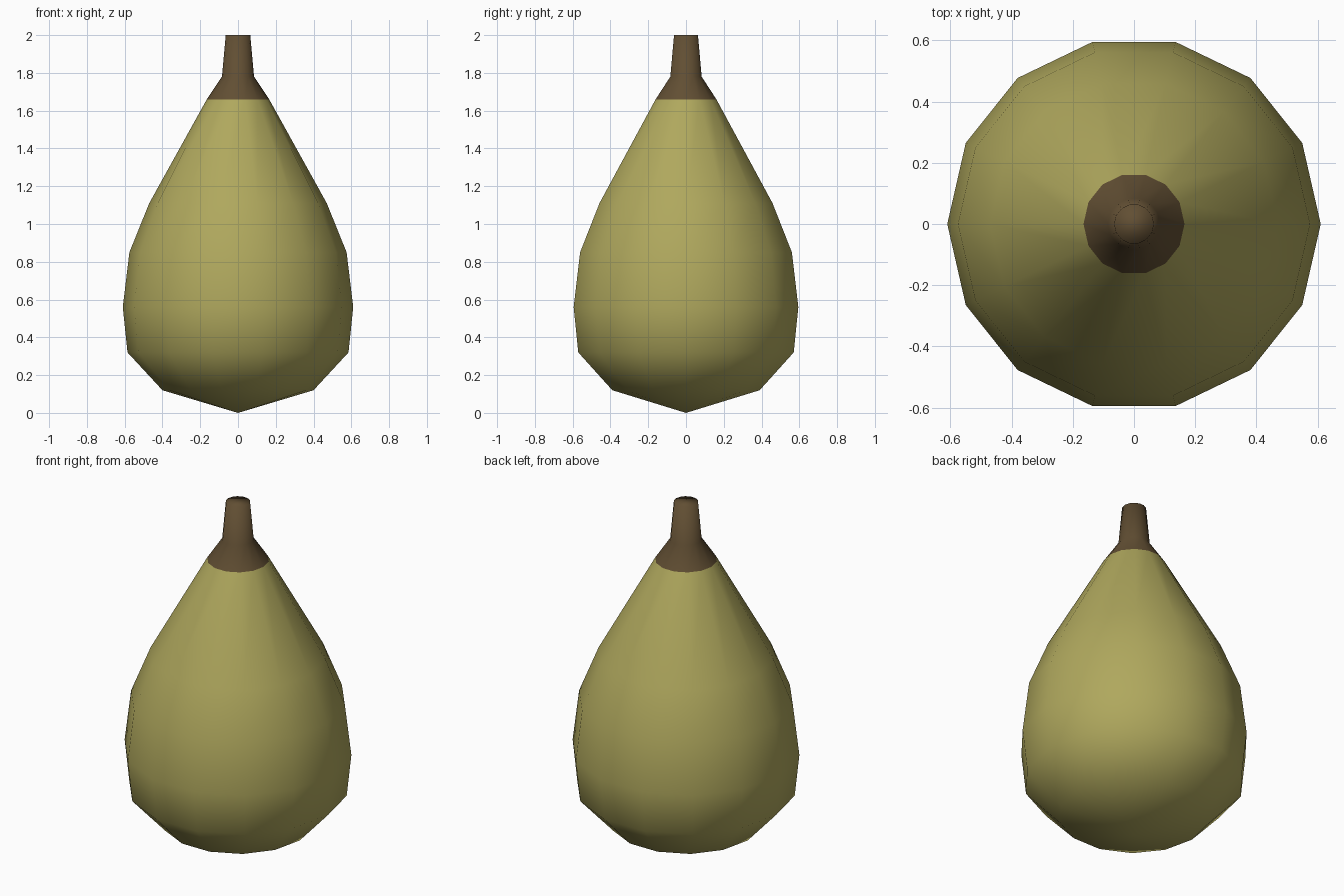
import bpy, bmesh
from math import cos, sin, tau

SIDES = 14

cube = bpy.data.objects.get("Cube")
if cube:
    bpy.data.objects.remove(cube, do_unlink=True)


def material(name, color):
    mat = bpy.data.materials.new(name)
    mat.use_nodes = True
    mat.diffuse_color = color
    bsdf = next(n for n in mat.node_tree.nodes if n.type == 'BSDF_PRINCIPLED')
    bsdf.inputs["Base Color"].default_value = color
    bsdf.inputs["Roughness"].default_value = 0.8
    return mat


skin = material("olive skin", (0.43, 0.39, 0.11, 1))
bark = material("brown stem", (0.12, 0.077, 0.033, 1))

# Profile as (radius, height), from the bottom tip up to the stem top
profile = [(0.4, 0.12), (0.585, 0.32), (0.61, 0.56), (0.575, 0.85),
           (0.47, 1.11), (0.165, 1.66), (0.085, 1.78), (0.065, 2.0)]
STEM_START = 1.66

# Fruit body and stem as one lathed skin, so the shading flows across the neck
bm = bmesh.new()
rings = [[bm.verts.new((r * cos(tau * i / SIDES), r * sin(tau * i / SIDES), z))
          for i in range(SIDES)] for r, z in profile]
tip = bm.verts.new((0, 0, 0))
for i in range(SIDES):
    j = (i + 1) % SIDES
    bm.faces.new((tip, rings[0][j], rings[0][i]))
    for low, high in zip(rings, rings[1:]):
        bm.faces.new((low[i], low[j], high[j], high[i]))
bm.faces.new(rings[-1])

# Brown above the neck, olive below
for face in bm.faces:
    face.smooth = True
    face.material_index = int(face.calc_center_median().z > STEM_START)

mesh = bpy.data.meshes.new("fruit")
bm.to_mesh(mesh)
bm.free()
mesh.materials.append(skin)
mesh.materials.append(bark)
fruit = bpy.data.objects.new("fruit", mesh)
bpy.context.collection.objects.link(fruit)
